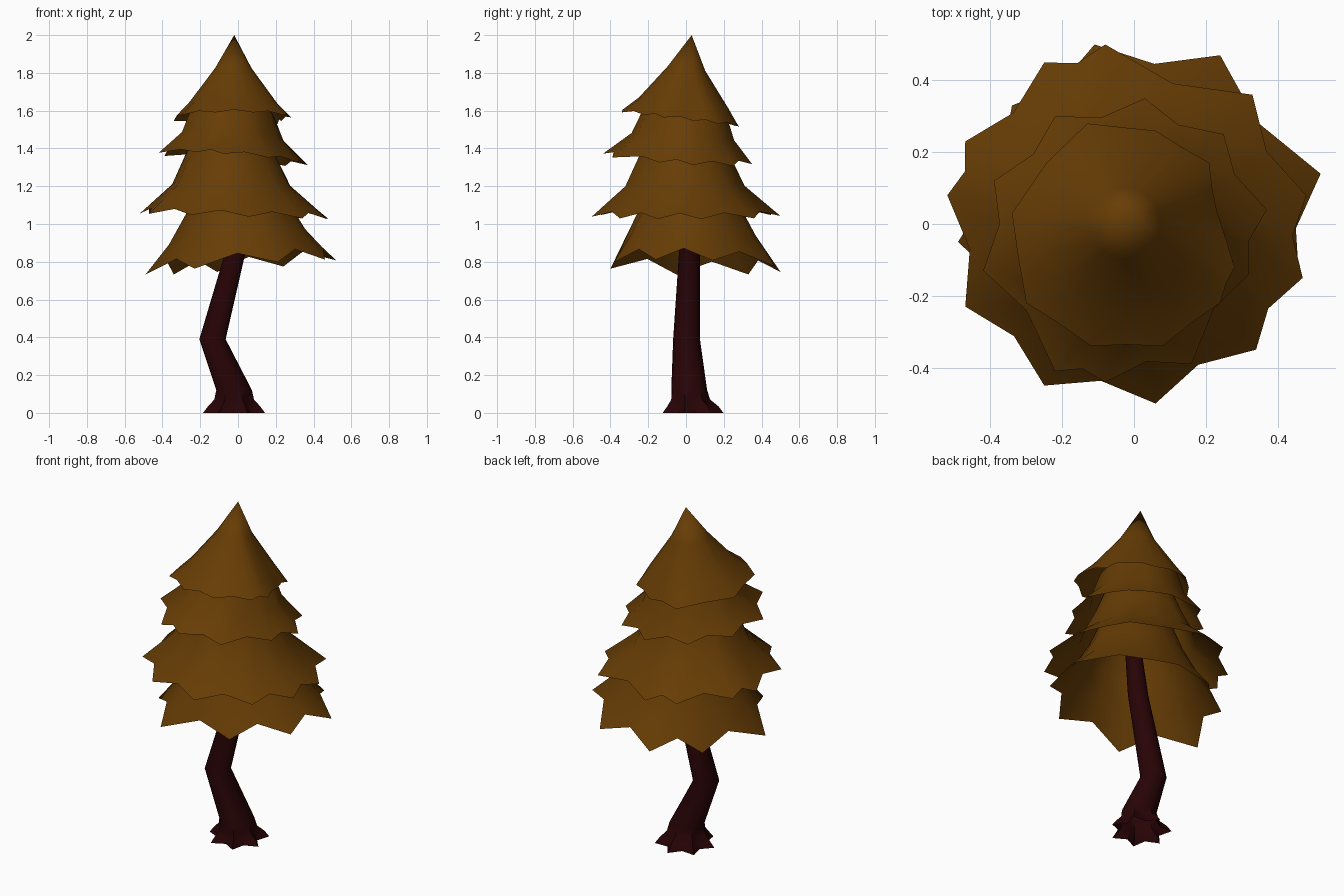
import bpy, bmesh
from math import sin, cos, atan2, hypot, pi, radians

if "Cube" in bpy.data.objects:
    bpy.data.objects.remove(bpy.data.objects["Cube"])


def material(name, rgb):
    m = bpy.data.materials.new(name)
    m.use_nodes = True
    color = (*rgb, 1)
    m.diffuse_color = color
    bsdf = next(n for n in m.node_tree.nodes if n.type == "BSDF_PRINCIPLED")
    bsdf.inputs["Base Color"].default_value = color
    return m


def loft(name, rings, mat, smooth_angle, apex):
    """Skin a stack of equal rings, open below and closed by an apex point."""
    bm = bmesh.new()
    loops = [[bm.verts.new(p) for p in ring] for ring in rings]
    count = len(loops[0])
    for low, high in zip(loops, loops[1:]):
        for i in range(count):
            j = (i + 1) % count
            bm.faces.new((low[i], low[j], high[j], high[i]))
    top = bm.verts.new(apex)
    for i in range(count):
        bm.faces.new((loops[-1][i], loops[-1][(i + 1) % count], top))
    mesh = bpy.data.meshes.new(name)
    bm.to_mesh(mesh)
    bm.free()
    mesh.materials.append(mat)
    obj = bpy.data.objects.new(name, mesh)
    bpy.context.collection.objects.link(obj)
    bpy.ops.object.select_all(action="DESELECT")
    obj.select_set(True)
    bpy.context.view_layer.objects.active = obj
    bpy.ops.object.shade_smooth_by_angle(angle=radians(smooth_angle))


def foliage_tier(name, center, tips, z, lift, tilt, rings, apex, notch=0.2):
    """Open skirt: pointed drooping rim, raised notches, then narrowing rings.

    Wider gaps between neighbouring tips get deeper notches.
    """
    cx, cy = center
    polar = sorted((atan2(y - cy, x - cx) % (2 * pi), hypot(x - cx, y - cy))
                   for x, y in tips)
    rim = []
    for i, (a, r) in enumerate(polar):
        b, s = polar[(i + 1) % len(polar)]
        if b < a:
            b += 2 * pi
        rim += [(a, r, 0), ((a + b) / 2, (r + s) / 2 * (1 - notch * (b - a)), lift)]
    mean = sum(r for _, r, _ in rim) / len(rim)

    def ring(radius, height, follow):
        pts = []
        for a, r, up in rim:
            d = radius * (1 + follow * (r / mean - 1))
            x, y = cx + d * cos(a), cy + d * sin(a)
            pts.append((x, y, height + up * follow + tilt[0] * x + tilt[1] * y))
        return pts

    stack = [ring(mean, z, 1)] + [ring(*r) for r in rings]
    loft(name, stack, leaf, 60, apex)


leaf = material("autumn_brown", (0.135, 0.046, 0.0015))
bark = material("dark_red_bark", (0.021, 0.001, 0.0016))

# Four overlapping foliage skirts, bottom to top
foliage_tier("foliage_bottom", (0, .025),
             [(.52, .14), (.24, .47), (-.11, .5), (-.34, .33),
              (-.49, -.05), (-.23, -.4), (.21, -.38), (.46, -.16)],
             .77, .065, (.08, -.03),
             [(.355, .92, .4), (.27, 1.08, .2), (.18, 1.3, .1)], (-.02, .01, 1.5))
foliage_tier("foliage_lower_middle", (-.04, -.01),
             [(.48, .08), (.33, .36), (-.08, .5), (-.25, .45), (-.47, .23), (-.52, .08),
              (-.47, -.23), (-.25, -.45), (.06, -.5), (.34, -.35), (.47, -.15)],
             1.04, .03, (-.03, 0),
             [(.31, 1.2, .5), (.245, 1.35, .2), (.17, 1.54, .1)], (-.02, .01, 1.74))
foliage_tier("foliage_upper_middle", (-.035, 0),
             [(.37, .04), (.25, .25), (.03, .35), (-.22, .3), (-.39, .12),
              (-.42, -.13), (-.22, -.41), (-.08, -.44), (.16, -.39), (.32, -.14)],
             1.34, .02, (-.07, -.06),
             [(.265, 1.46, .5), (.22, 1.59, .2), (.14, 1.71, .1)], (-.02, .02, 1.84))
foliage_tier("foliage_top", (-.025, .005),
             [(.23, .04), (.21, .17), (.06, .26), (-.13, .28), (-.34, .03), (-.3, -.22),
              (-.12, -.34), (.08, -.34), (.24, -.22), (.28, -.12)],
             1.55, .015, (0, -.12),
             [(.24, 1.63, .6), (.1, 1.82, .2)], (-.02, .03, 2), .09)

# Bent trunk with a star of roots: x, y, height, radius, root depth
trunk_path = [(-.02, .03, 0, .14, .2), (-.02, .03, .035, .12, .18), (-.02, .02, .07, .1, .08),
              (-.02, .015, .12, .095, .02), (-.135, .003, .39, .071, 0),
              (-.014, .018, .85, .055, 0), (.02, .02, 1.1, .045, 0)]
SIDES = 14
trunk_rings = []
for x, y, z, r, depth in trunk_path:
    ring = []
    for i in range(SIDES):
        a = 2 * pi * i / SIDES + 0.2
        d = r * (1 + depth * (1 if i % 2 else -1))
        ring.append((x + d * cos(a), y + d * sin(a), z))
    trunk_rings.append(ring)
loft("trunk", trunk_rings, bark, 40, (.02, .02, 1.12))
